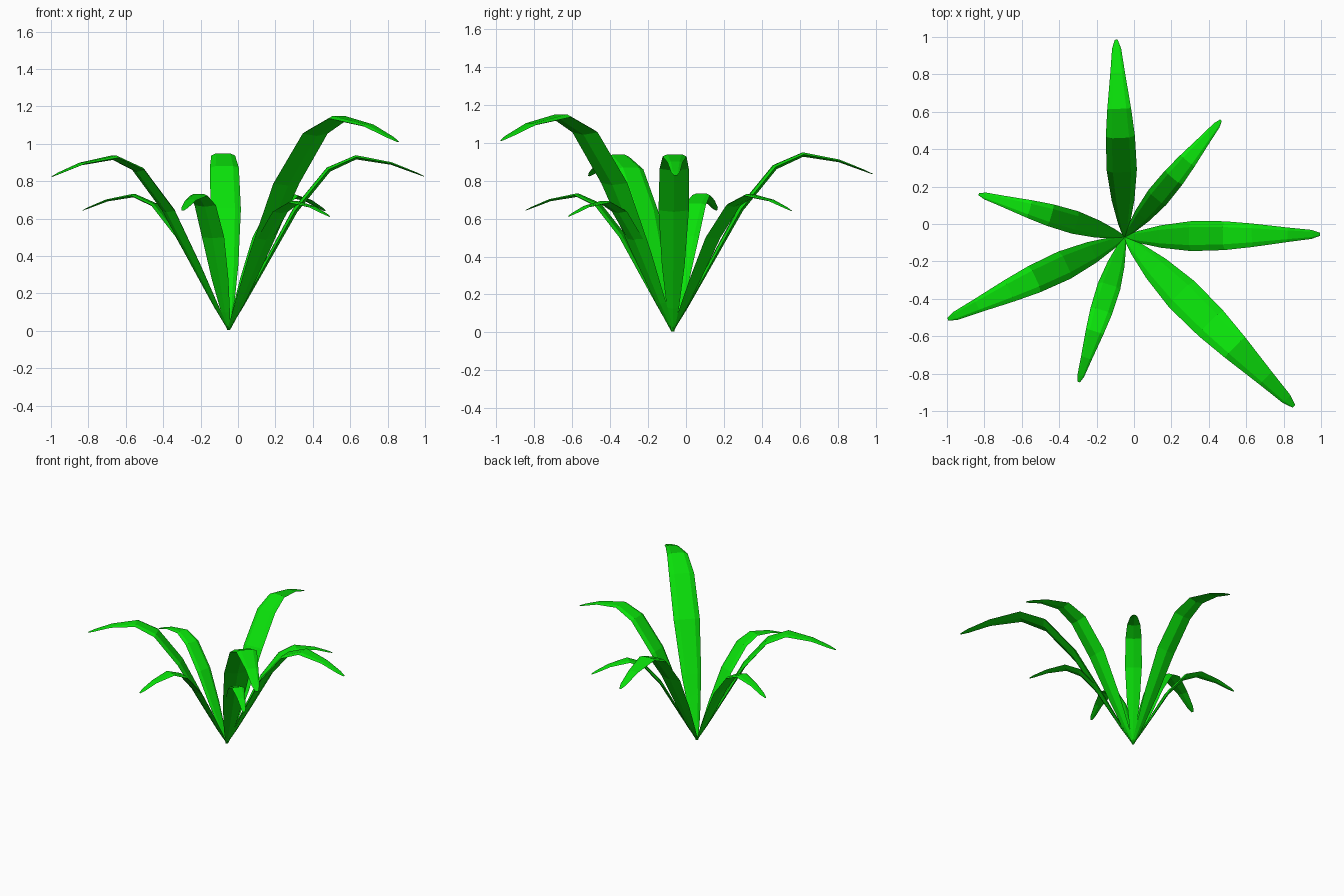
import bpy, bmesh, math
from mathutils import Vector

if "Cube" in bpy.data.objects:
    bpy.data.objects.remove(bpy.data.objects["Cube"])

green = bpy.data.materials.new("leaf_green")
green.diffuse_color = (0.003, 0.76, 0.003, 1)
green.use_nodes = True
green.node_tree.nodes["Principled BSDF"].inputs["Base Color"].default_value = green.diffuse_color

BASE = Vector((-0.05, -0.07, 0.005))
LENGTH = 1.045
# Leaf profile: reach, height, half width
PROFILE = [(0.00, 0.00, 0.008), (0.07, 0.125, 0.032), (0.19, 0.35, 0.06),
           (0.35, 0.642, 0.08), (0.53, 0.862, 0.077), (0.68, 0.928, 0.063),
           (0.87, 0.893, 0.039), (1.00, 0.842, 0.024), (1.045, 0.822, 0.008)]
# Cross-section in half widths: (sideways, along the surface normal)
SECTION = [(1, -0.08), (0.6, 0.1), (-0.6, 0.1), (-1, -0.08), (0, -0.26)]


def leaf(name, tip_x, tip_y):
    """One arching blade: bevelled upper face, shallow keel below."""
    out = Vector((tip_x - BASE.x, tip_y - BASE.y, 0))
    s = out.length / LENGTH
    out.normalize()
    up = Vector((0, 0, 1))
    side = up.cross(out)
    centre = [BASE + (out * r + up * z) * s for r, z, _ in PROFILE]
    bm = bmesh.new()
    rings = []
    for i, c in enumerate(centre):
        along = centre[min(i + 1, len(centre) - 1)] - centre[max(i - 1, 0)]
        normal = along.cross(side).normalized()
        w = PROFILE[i][2] * s
        rings.append([bm.verts.new(c + side * w * u + normal * w * v)
                      for u, v in SECTION])
    n = len(SECTION)
    for a, b in zip(rings, rings[1:]):
        for k in range(n):
            j = (k + 1) % n
            bm.faces.new((a[k], a[j], b[j], b[k]))
    bm.faces.new(rings[0])
    bm.faces.new(rings[-1])
    bmesh.ops.recalc_face_normals(bm, faces=bm.faces[:])
    me = bpy.data.meshes.new(name)
    bm.to_mesh(me)
    bm.free()
    me.materials.append(green)
    bpy.context.collection.objects.link(bpy.data.objects.new(name, me))


# Leaf tips around the plant, including the small one under the tallest leaf
TIPS = [(-0.095, 0.985), (0.465, 0.555), (0.995, -0.055), (0.855, -0.975),
        (-0.295, -0.845), (-0.995, -0.51), (-0.83, 0.16), (0.49, -0.62)]
for n, (x, y) in enumerate(TIPS, 1):
    leaf(f"leaf_{n}", x, y)
